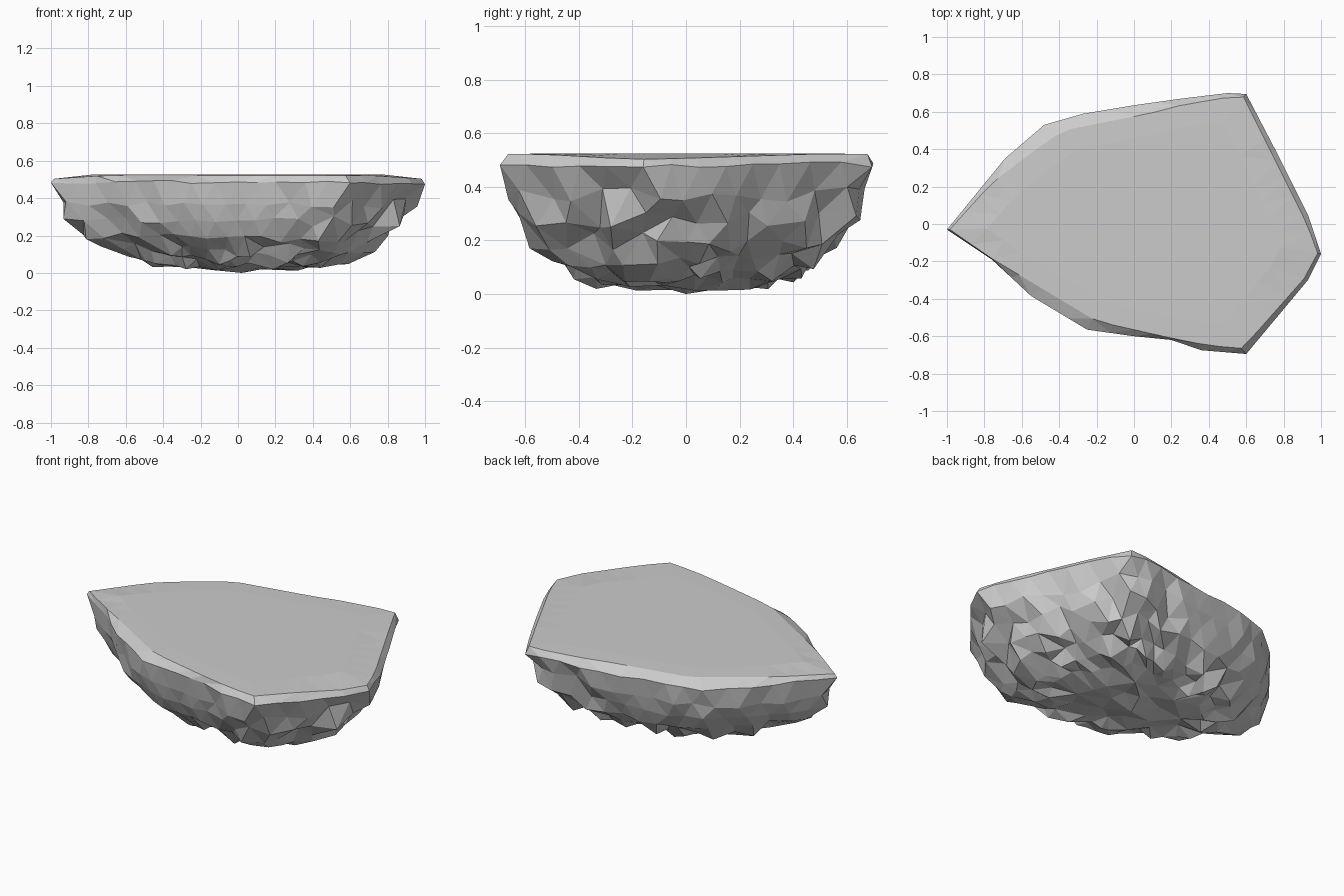
import bpy, bmesh, random
from mathutils import Vector

if "Cube" in bpy.data.objects:
    bpy.data.objects.remove(bpy.data.objects["Cube"])

random.seed(11)
N = 44

# Plan outlines: widest rim and the flat top edge
RIM = [(-1, -.03), (-.69, .35), (-.48, .53), (-.27, .59), (0, .635), (.25, .67),
       (.5, .70), (.6, .695), (.78, .35), (.93, .05), (1, -.16), (.93, -.30),
       (.6, -.695), (.36, -.675), (.2, -.62), (0, -.6), (-.25, -.565), (-.55, -.385), (-.76, -.19)]
TOP = [(-.985, -.03), (-.76, .22), (-.55, .38), (-.38, .5), (-.15, .545), (.1, .595), (.25, .635),
       (.58, .69), (.76, .33), (.91, .03), (.985, -.15), (.92, -.28),
       (.58, -.665), (.4, -.65), (.2, -.61), (0, -.565), (-.2, -.52), (-.5, -.34), (-.76, -.185)]


def ray_radius(poly, d):
    """Distance from the centre to the outline in a given direction."""
    best = 0
    for a, b in zip(poly, poly[1:] + poly[:1]):
        a, e = Vector(a), Vector(b) - Vector(a)
        det = d.x * e.y - d.y * e.x
        if abs(det) < 1e-9:
            continue
        t = (a.x * e.y - a.y * e.x) / det
        u = (a.x * d.y - a.y * d.x) / det
        if t > 0 and -1e-6 <= u <= 1 + 1e-6:
            best = max(best, t)
    return best


def directions(offset):
    """Directions spread along the rim, hitting its corners when offset is 0."""
    pts = [Vector(p) for p in RIM]
    per = sum((pts[i] - pts[i - 1]).length for i in range(len(pts)))
    out = []
    for a, b in zip(pts, pts[1:] + pts[:1]):
        k = max(1, round((b - a).length / per * N))
        out += [a.lerp(b, (i + offset) / k).normalized() for i in range(k)]
    return out


def top_z(x):
    return .525 - .02 * max(0, (abs(x) - .7) / .3)


bm = bmesh.new()
rings = [[], []]

# Flat top edge and thin bevelled rim
for d in directions(0):
    p = d * ray_radius(TOP, d)
    rings[0].append(bm.verts.new((p.x, p.y, top_z(p.x) - .003)))
    p = d * ray_radius(RIM, d)
    rings[1].append(bm.verts.new((p.x, p.y, .485 + random.uniform(-.012, .008))))

# Craggy underside: height, scale of rim on the right and left, roughness sideways and vertical
LEVELS = [(.37, .965, .985, .045, .03), (.28, .91, .935, .07, .035), (.195, .825, .865, .08, .04),
          (.12, .73, .73, .085, .04), (.075, .63, .63, .07, .035), (.047, .51, .51, .06, .03),
          (.042, .36, .36, .06, .03), (.036, .19, .19, .05, .025)]
for n, (z, right, left, rough, vz) in enumerate(LEVELS):
    ring = []
    for d in directions(.5 if n % 2 == 0 else 0):
        p = d * ray_radius(RIM, d)
        west = p.x < .2
        s = left if west else right
        p *= s
        calm = .45 if (west and n < 3) else 1     # broader facets on the left walls
        p *= 1 + random.uniform(-1.1, .35) * rough * calm
        p += Vector((-d.y, d.x)) * random.uniform(-.35, .35) * rough * calm * s
        ring.append(bm.verts.new((p.x, p.y, max(.002, z + random.uniform(-vz, vz) * calm))))
    rings.append(ring)

# Skin the rings and close both ends
for a, b in zip(rings, rings[1:]):
    for i in range(len(a)):
        j = (i + 1) % len(a)
        bm.faces.new((a[i], b[i], b[j], a[j]))
inner = [bm.verts.new((v.co.x * .8, v.co.y * .8, .525)) for v in rings[0]]
for i in range(len(inner)):
    j = (i + 1) % len(inner)
    bm.faces.new((rings[0][i], rings[0][j], inner[j], inner[i]))
bm.faces.new(inner)
low = bm.verts.new((.02, 0, 0))
for a, b in zip(rings[-1], rings[-1][1:] + rings[-1][:1]):
    bm.faces.new((a, low, b))

# Break into irregular flat facets, thinning out the crowded middle of the base
bmesh.ops.remove_doubles(bm, verts=[v for r in rings[-2:] for v in r], dist=.09)
rest = [v for r in rings[2:-2] for v in r]
bmesh.ops.remove_doubles(bm, verts=rest, dist=.045)
bmesh.ops.triangulate(bm, faces=[f for f in bm.faces if len(f.verts) == 4],
                      quad_method='SHORT_EDGE')
bmesh.ops.recalc_face_normals(bm, faces=bm.faces[:])
mesh = bpy.data.meshes.new("rock_slab")
bm.to_mesh(mesh)
bm.free()
rock = bpy.data.objects.new("rock_slab", mesh)
bpy.context.collection.objects.link(rock)
